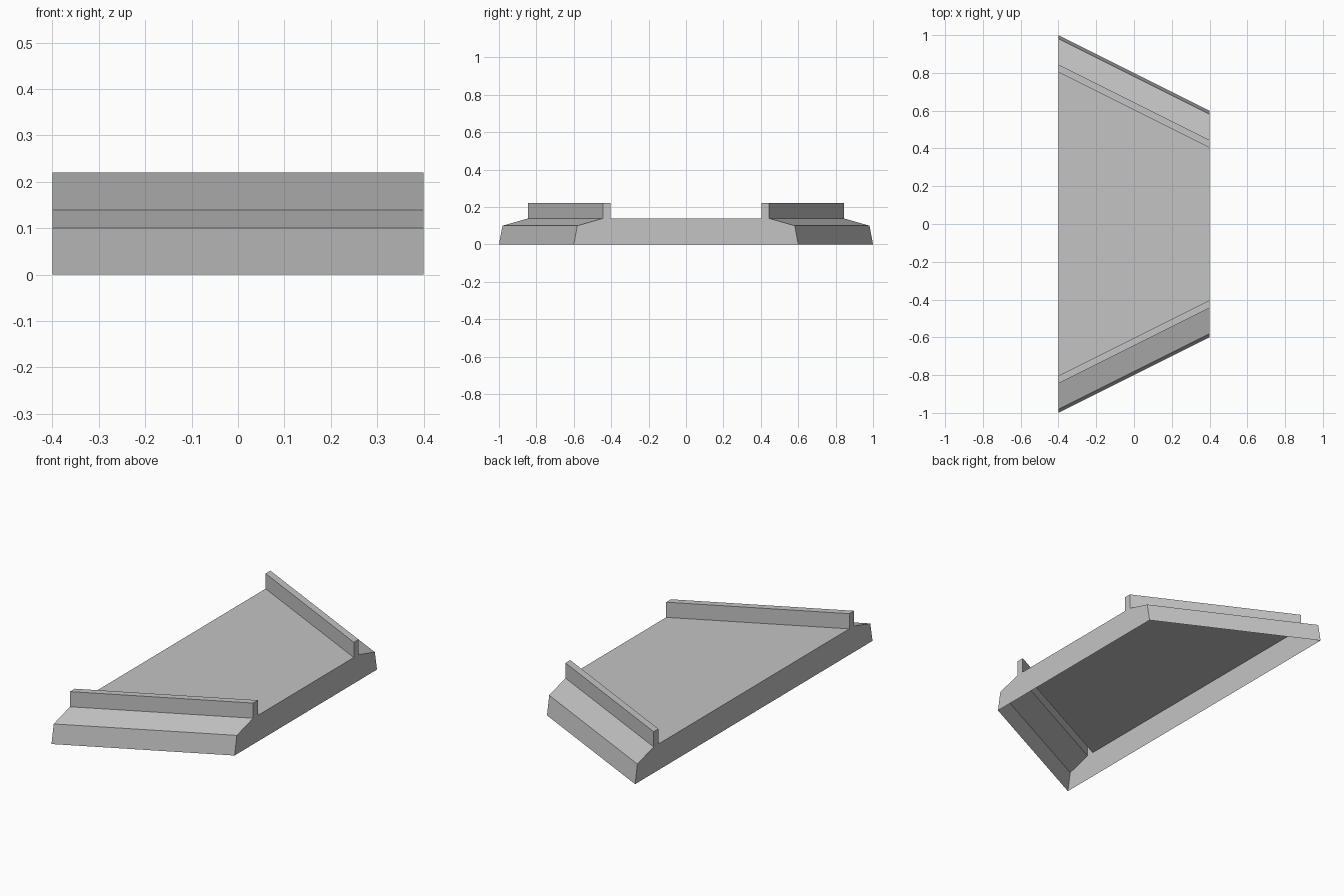
import bpy
import bmesh

cube = bpy.data.objects.get("Cube")
if cube:
    bpy.data.objects.remove(cube, do_unlink=True)

# Plain grey material
grey = bpy.data.materials.new("plain_grey")
grey.use_nodes = True
colour = (0.55, 0.55, 0.55, 1)
grey.diffuse_color = colour
bsdf = next(n for n in grey.node_tree.nodes if n.type == "BSDF_PRINCIPLED")
bsdf.inputs["Base Color"].default_value = colour

HALF_WIDTH = 0.4
TAPER = 0.2  # each end moves in or out by this much at the two sides

# Half profile at mid-width: (y, z) from the base up over the kerb to the deck
half = [(0.8, 0), (0.781, 0.1), (0.644, 0.139), (0.644, 0.22),
        (0.604, 0.22), (0.604, 0.139)]
# Mirror it to run from the back base to the front base
profile = [(y, z, 1) for y, z in half] + [(-y, z, -1) for y, z in reversed(half)]


def add_section(bm, x):
    shift = -TAPER * x / HALF_WIDTH
    return [bm.verts.new((x, y + side * shift, z)) for y, z, side in profile]


# Hollow platform shell with a kerb at each slanted end, open underneath
bm = bmesh.new()
wide = add_section(bm, -HALF_WIDTH)
narrow = add_section(bm, HALF_WIDTH)
for i in range(len(profile) - 1):
    bm.faces.new((wide[i], wide[i + 1], narrow[i + 1], narrow[i]))

# Side walls
bm.faces.new(list(reversed(wide)))
bm.faces.new(narrow)
bm.normal_update()

# Turn the shell outward, judged by the deck
deck = max(bm.faces, key=lambda f: f.calc_area() * abs(f.normal.z))
bmesh.ops.recalc_face_normals(bm, faces=bm.faces[:])
if deck.normal.z < 0:
    bmesh.ops.reverse_faces(bm, faces=bm.faces[:])

mesh = bpy.data.meshes.new("platform_shell")
bm.to_mesh(mesh)
bm.free()
mesh.materials.append(grey)
platform = bpy.data.objects.new("platform_shell", mesh)
bpy.context.collection.objects.link(platform)
